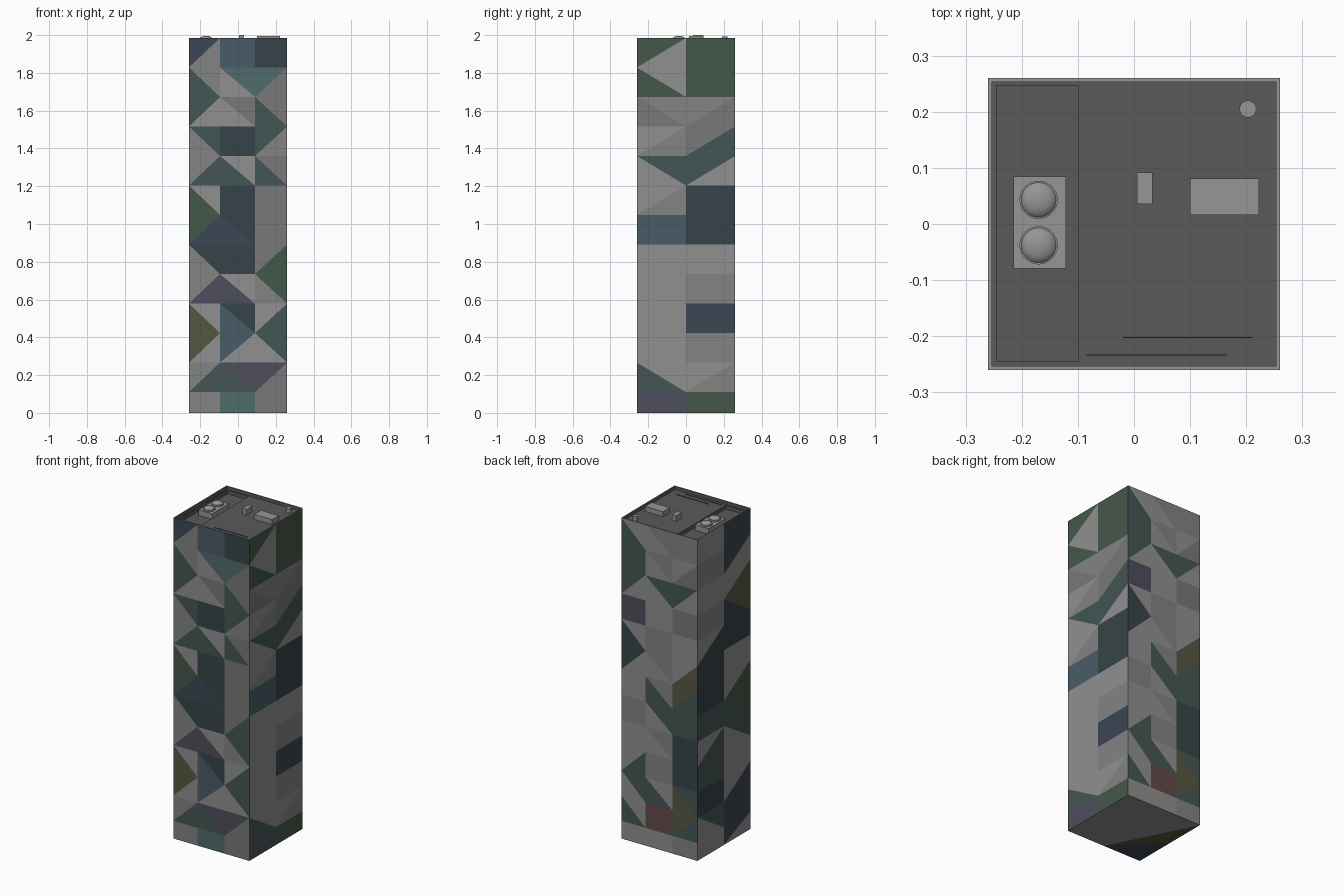
import bpy, bmesh
from math import pi

if "Cube" in bpy.data.objects:
    bpy.data.objects.remove(bpy.data.objects["Cube"])

H, TOP, DECK, PIT = 0.26, 1.985, 1.965, 1.942

# Panel tones as 0-255 display values
COLORS = {
    'w': (144, 144, 144), 'v': (131, 131, 131), 'W': (120, 120, 120),
    't': (67, 86, 84), 'T': (81, 107, 107), 'd': (54, 68, 72),
    'n': (60, 70, 83), 'g': (69, 87, 73), 'p': (78, 78, 93),
    'o': (86, 86, 66), 'r': (100, 74, 74), 'b': (73, 92, 103),
    'k': (90, 90, 90), 'm': (150, 150, 150),
}
KEYS = list(COLORS)
MATS = {}
for key, rgb in COLORS.items():
    MATS[key] = bpy.data.materials.new("panel_" + str(KEYS.index(key)))
    MATS[key].diffuse_color = (*[((c / 255 + 0.055) / 1.055) ** 2.4 for c in rgb], 1)

# Panel patterns, top row first: "a" full cell, "a/b" upper-left/lower-right,
# "a\b" lower-left/upper-right
FRONT = r"""n/v b d
t\v w\T T/W
t/w w\W t\W
v\t d t/v
v/t t\w t\W
g\w d W
g/n n\d W
v\d d W/g
v/p p\w v\g
o\w b\d w/t
o/w b/w w\t
v/t t\p p/W
v T W"""
RIGHT = r"""g/w g
g\w g
W\v v/W
w/v W/t
w\t t/w
w/v d
b d
w w
w v
w n
w v
t\w w/v
p g"""
BACK = r"""t\w w\v v
t w\v w/W
t/w w\t t/w
p w W
d\w v w
d/w w\v w/o
w t\v o/t
v w\t t
w w\v d
w/t v d
w\t t\w o\t
t\w r o/t
w w v"""
LEFT = r"""w n
v n/w
w w/o
v d\o
w/d d
d w
d w/g
t g
w/t w\t
t w
d w/n
w\t n
w n/w"""

ROWS = [0.0] + [0.11 + 0.15625 * i for i in range(13)]
THREE, TWO = [0, 0.165, 0.35, 0.52], [0, 0.26, 0.52]


def finish(bm, name, mats):
    me = bpy.data.meshes.new(name)
    bm.to_mesh(me)
    bm.free()
    for m in mats:
        me.materials.append(m)
    ob = bpy.data.objects.new(name, me)
    bpy.context.collection.objects.link(ob)
    return ob


def face(bm, pts, key):
    f = bm.faces.new([bm.verts.new(p) for p in pts])
    f.material_index = KEYS.index(key)


# Faceted colour panels on the four walls
def wall(bm, pattern, cols, origin, direction):
    def at(u, z):
        return (origin[0] + direction[0] * u, origin[1] + direction[1] * u, z)
    for r, line in enumerate(reversed(pattern.split("\n"))):
        for c, cell in enumerate(line.split()):
            bl, br = at(cols[c], ROWS[r]), at(cols[c + 1], ROWS[r])
            tl, tr = at(cols[c], ROWS[r + 1]), at(cols[c + 1], ROWS[r + 1])
            if len(cell) == 1:
                face(bm, (bl, br, tr, tl), cell)
            elif cell[1] == "/":
                face(bm, (bl, tr, tl), cell[0])
                face(bm, (bl, br, tr), cell[2])
            else:
                face(bm, (bl, br, tl), cell[0])
                face(bm, (br, tr, tl), cell[2])


bm = bmesh.new()
wall(bm, FRONT, THREE, (-H, -H), (1, 0))
wall(bm, RIGHT, TWO, (H, -H), (0, 1))
wall(bm, BACK, THREE, (H, H), (-1, 0))
wall(bm, LEFT, TWO, (-H, H), (0, -1))

# Underside
face(bm, [(H, -H, 0), (0, -H, 0), (-H, H, 0), (H, H, 0)], 'w')
face(bm, [(0, -H, 0), (-H, 0, 0), (-H, H, 0)], 'o')
face(bm, [(0, -H, 0), (-H, -H, 0), (-H, 0, 0)], 'n')


# Parapet, recessed deck and sunken plant bay, as nested rings
def rect(x0, x1, y0, y1, z):
    return [(x0, y0, z), (x1, y0, z), (x1, y1, z), (x0, y1, z)]


i = H - 0.007
rings = [rect(-H, H, -H, H, TOP), rect(-i, i, -i, i, TOP), rect(-i, i, -i, i, DECK),
         rect(-0.245, -0.10, -0.245, 0.247, DECK), rect(-0.245, -0.10, -0.245, 0.247, PIT)]
for n in range(len(rings) - 1):
    a, b = rings[n], rings[n + 1]
    for k in range(4):
        m = (k + 1) % 4
        face(bm, (a[k], a[m], b[m], b[k]), 'm' if n == 0 else 'k')
face(bm, rings[-1], 'k')
bmesh.ops.remove_doubles(bm, verts=bm.verts, dist=0.0005)
finish(bm, "tower_body", [MATS[k] for k in KEYS])


# Rooftop equipment
def box(name, x0, x1, y0, y1, z0, z1, key='m'):
    b = bmesh.new()
    bmesh.ops.create_cube(b, size=1)
    for v in b.verts:
        v.co = ((x0 + x1) / 2 + v.co.x * (x1 - x0), (y0 + y1) / 2 + v.co.y * (y1 - y0),
                (z0 + z1) / 2 + v.co.z * (z1 - z0))
    return finish(b, name, [MATS[key]])


def lathe(name, x, y, profile, steps=32):
    b = bmesh.new()
    vs = [b.verts.new((r, 0, z)) for r, z in profile]
    es = [b.edges.new(p) for p in zip(vs, vs[1:])]
    bmesh.ops.spin(b, geom=vs + es, cent=(0, 0, 0), axis=(0, 0, 1), angle=2 * pi, steps=steps)
    bmesh.ops.remove_doubles(b, verts=b.verts, dist=0.00005)
    bmesh.ops.recalc_face_normals(b, faces=b.faces)
    ob = finish(b, name, [MATS['m']])
    ob.location = (x, y, 0)
    bpy.context.view_layer.objects.active = ob
    ob.select_set(True)
    bpy.ops.object.shade_smooth_by_angle()
    ob.select_set(False)


box("cooling_unit", -0.215, -0.121, -0.079, 0.085, PIT, 1.976)
for n, y in enumerate((0.043, -0.038)):
    lathe("cooling_fan_%d" % n, -0.17, y,
          [(0.034, 1.97), (0.034, 1.985), (0.031, 1.985), (0.028, 1.989),
           (0.020, 1.993), (0.010, 1.995), (0, 1.996)])
box("small_vent", 0.005, 0.033, 0.036, 0.092, DECK, 2.0)
box("air_handler", 0.10, 0.223, 0.016, 0.081, DECK, 1.996)
lathe("exhaust_stack", 0.203, 0.205, [(0, DECK), (0.015, DECK), (0.015, 1.992), (0, 1.992)])
box("pipe_inner", -0.02, 0.21, -0.203, -0.201, DECK, DECK + 0.003, 'k')
box("pipe_outer", -0.085, 0.165, -0.234, -0.232, DECK, DECK + 0.003, 'k')

for m in bpy.data.materials:
    if m.users and not m.is_grease_pencil:
        m.use_nodes = True
        m.node_tree.nodes["Principled BSDF"].inputs["Base Color"].default_value = m.diffuse_color
